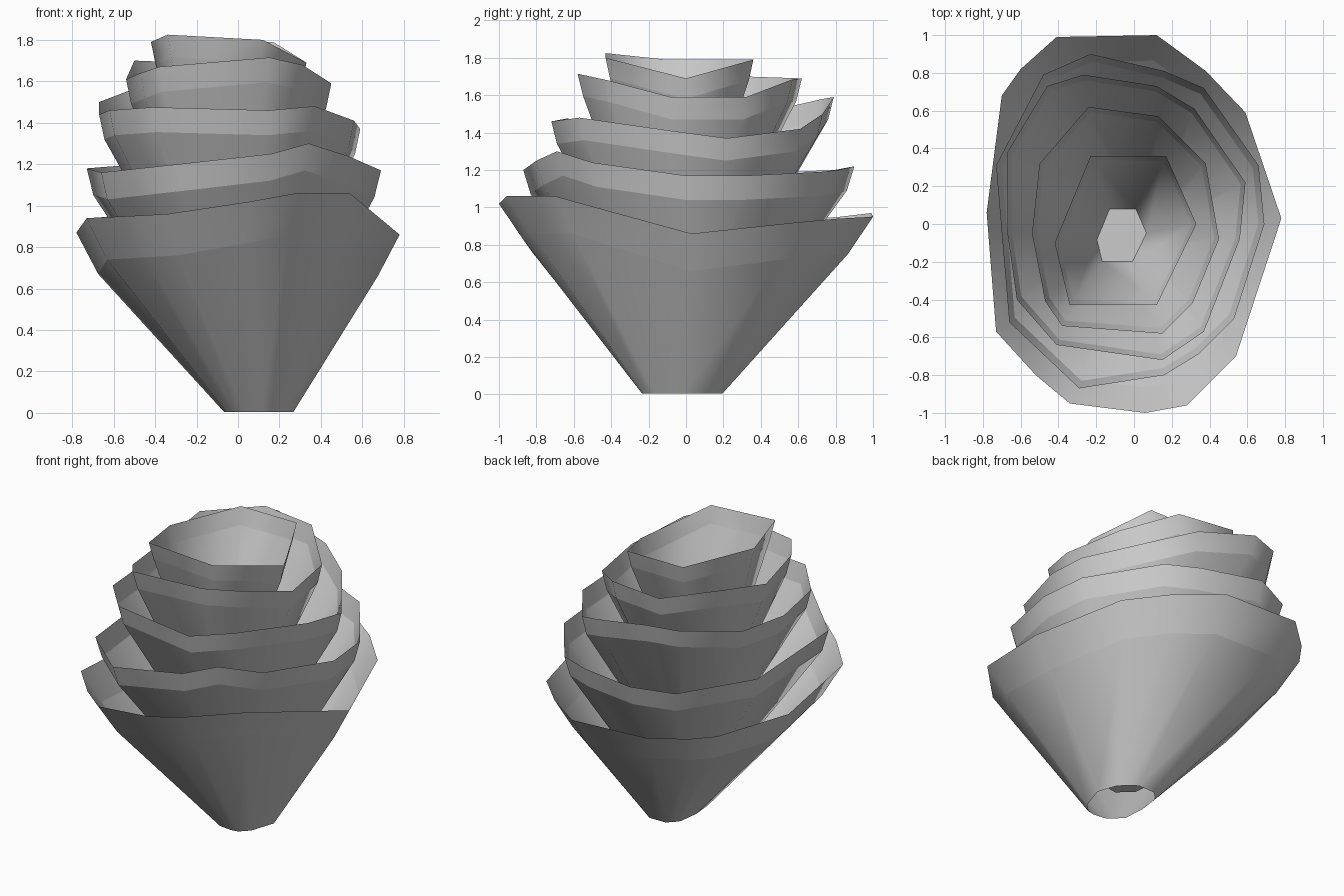
import bpy


def cup(name, rim, base_centre, base_scale, base_z, lip_scale, lip_drop, floor=True):
    """Funnel: small base ring (optionally floored), creased shoulder ring, wavy open rim."""
    n = len(rim)
    cx = (min(p[0] for p in rim) + max(p[0] for p in rim)) / 2
    cy = (min(p[1] for p in rim) + max(p[1] for p in rim)) / 2
    base = [(base_centre[0] + (x - cx) * base_scale,
             base_centre[1] + (y - cy) * base_scale, base_z) for x, y, z in rim]
    shoulder = [(cx + (x - cx) * lip_scale,
                 cy + (y - cy) * lip_scale, z - lip_drop) for x, y, z in rim]
    faces = []
    for r in range(2):
        for i in range(n):
            j = (i + 1) % n
            faces.append((r * n + i, r * n + j, (r + 1) * n + j, (r + 1) * n + i))
    if floor:
        faces.append(tuple(reversed(range(n))))
    mesh = bpy.data.meshes.new(name)
    mesh.from_pydata(base + shoulder + list(rim), [], faces)
    mesh.update()
    # smooth around the cup, sharp at the floor and the shoulder
    for p in mesh.polygons:
        p.use_smooth = True
    for e in mesh.edges:
        if e.vertices[0] // n == e.vertices[1] // n:
            e.use_edge_sharp = True
    ob = bpy.data.objects.new(name, mesh)
    bpy.context.collection.objects.link(ob)


# Rims run counter-clockwise seen from above, outermost cup first
cup("outer_cup", [
    (0.78, 0.03, 0.86), (0.59, 0.59, 0.92), (0.38, 0.81, 0.94), (0.12, 1.0, 0.95),
    (-0.41, 0.99, 0.97), (-0.60, 0.82, 0.95), (-0.70, 0.68, 0.94), (-0.78, 0.06, 0.87),
    (-0.73, -0.57, 0.94), (-0.52, -0.80, 0.95), (-0.34, -0.95, 0.96),
    (0.06, -1.0, 1.02), (0.28, -0.96, 1.06), (0.54, -0.70, 1.06)],
    (0.10, -0.02), 0.215, 0.005, 0.865, 0.20, floor=False)

cup("second_cup", [
    (0.69, 0.0, 1.17), (0.66, 0.31, 1.17), (0.37, 0.72, 1.19), (0.16, 0.81, 1.20),
    (-0.23, 0.90, 1.22), (-0.48, 0.79, 1.20), (-0.73, 0.31, 1.18), (-0.66, -0.52, 1.16),
    (-0.29, -0.87, 1.20), (0.16, -0.80, 1.25), (0.34, -0.69, 1.30), (0.53, -0.50, 1.24)],
    (0.03, 0.0), 0.24, 0.2, 0.955, 0.13)

cup("third_cup", [
    (0.56, -0.08, 1.41), (0.59, 0.22, 1.37), (0.32, 0.61, 1.42), (0.12, 0.73, 1.50),
    (-0.27, 0.79, 1.59), (-0.46, 0.73, 1.58), (-0.67, 0.38, 1.50), (-0.67, -0.05, 1.44),
    (-0.62, -0.40, 1.46), (-0.41, -0.64, 1.475), (0.15, -0.72, 1.46), (0.37, -0.57, 1.48)],
    (0.0, -0.02), 0.25, 0.45, 0.96, 0.12)

cup("fourth_cup", [
    (0.45, -0.08, 1.59), (0.38, 0.32, 1.59), (0.13, 0.57, 1.685), (-0.24, 0.62, 1.69),
    (-0.50, 0.32, 1.70), (-0.54, -0.05, 1.61), (-0.47, -0.41, 1.64), (-0.38, -0.54, 1.67),
    (0.15, -0.58, 1.715), (0.31, -0.42, 1.68)],
    (-0.03, -0.04), 0.29, 0.68, 0.95, 0.12)

cup("inner_cup", [
    (0.33, 0.0, 1.69), (0.17, 0.36, 1.79), (-0.23, 0.36, 1.79),
    (-0.42, -0.10, 1.79), (-0.34, -0.43, 1.825), (0.12, -0.43, 1.80)],
    (-0.065, -0.06), 0.35, 0.92, 0.94, 0.11)
